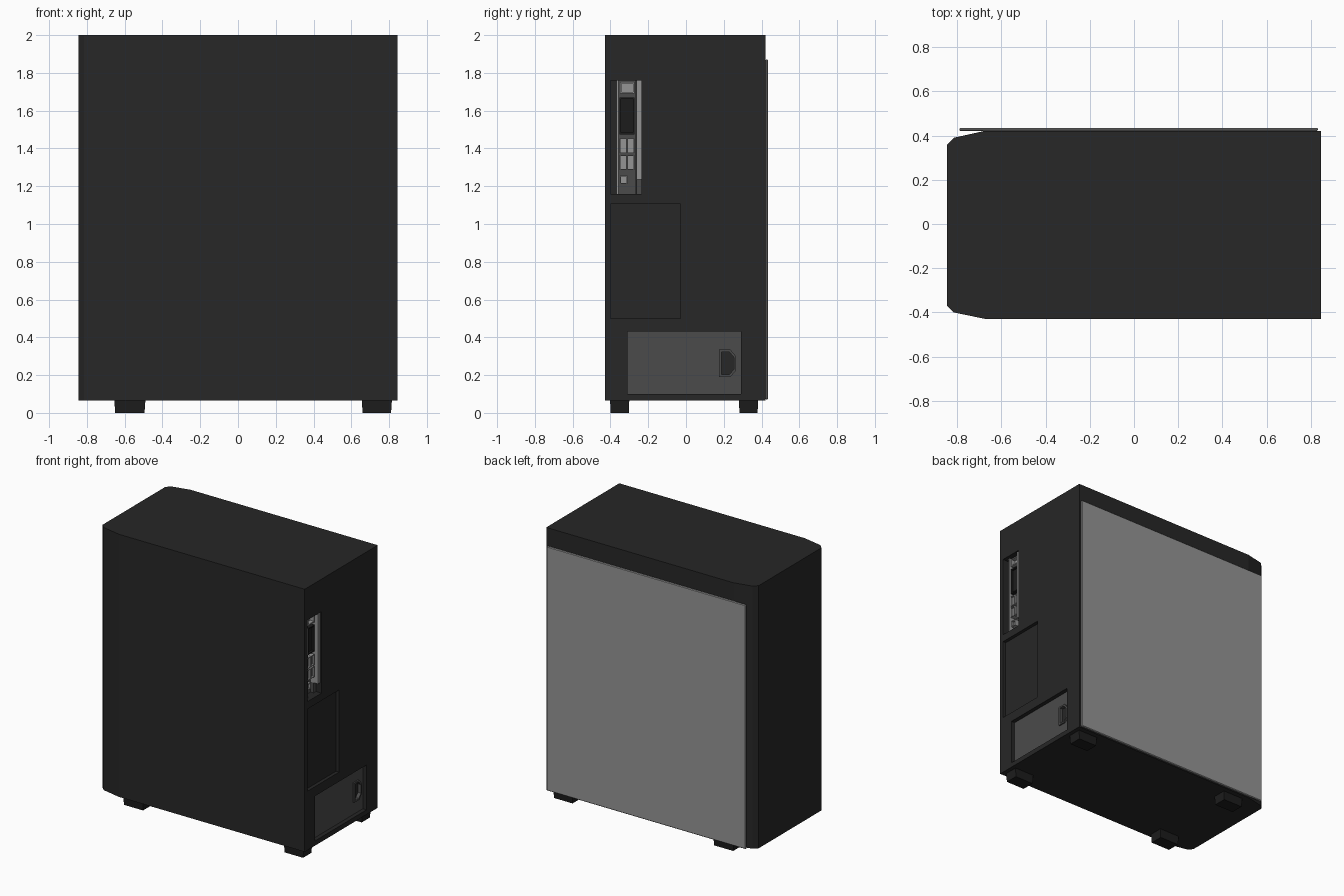
import bpy, bmesh

if "Cube" in bpy.data.objects:
    bpy.data.objects.remove(bpy.data.objects["Cube"])


def mat(name, v):
    m = bpy.data.materials.new(name)
    m.diffuse_color = (v, v, v, 1)
    m.use_nodes = True
    m.node_tree.nodes["Principled BSDF"].inputs["Base Color"].default_value = m.diffuse_color
    return m


BLACK = mat("black_steel", 0.02)
DARK = mat("black_plastic", 0.012)
IRON = mat("grey_steel", 0.07)
LIGHT = mat("silver", 0.3)


def finish(name, bm, m=None):
    bmesh.ops.recalc_face_normals(bm, faces=bm.faces)
    me = bpy.data.meshes.new(name)
    bm.to_mesh(me)
    bm.free()
    ob = bpy.data.objects.new(name, me)
    bpy.context.collection.objects.link(ob)
    if m:
        me.materials.append(m)
    return ob


def prism(name, pts, axis, a, b, m=None, scale=1.0):
    """Extrude a 2D outline along x or z from a to b; scale tapers the far end."""
    bm = bmesh.new()
    cu = sum(p[0] for p in pts) / len(pts)
    cv = sum(p[1] for p in pts) / len(pts)
    rings = []
    for t, s in ((a, 1.0), (b, scale)):
        ring = []
        for u, v in pts:
            u, v = cu + (u - cu) * s, cv + (v - cv) * s
            ring.append(bm.verts.new((t, u, v) if axis == 'x' else (u, v, t)))
        rings.append(ring)
    n = len(pts)
    for r in rings:
        bm.faces.new(r)
    for i in range(n):
        j = (i + 1) % n
        bm.faces.new((rings[0][i], rings[0][j], rings[1][j], rings[1][i]))
    return finish(name, bm, m)


def rect(u0, u1, v0, v1):
    return [(u0, v0), (u1, v0), (u1, v1), (u0, v1)]


def box(name, x, y, z, m=None):
    return prism(name, rect(*y, *z), 'x', *x, m)


def port(name, x, y, z, m, rim, depth):
    """Box whose rear (+x) face is inset and sunk to form a socket."""
    ob = box(name, x, y, z, m)
    bm = bmesh.new()
    bm.from_mesh(ob.data)
    face = max(bm.faces, key=lambda f: f.normal.x)
    bmesh.ops.inset_region(bm, faces=[face], thickness=rim)
    hole = bmesh.ops.extrude_face_region(bm, geom=[face])['geom']
    bmesh.ops.translate(bm, vec=(-depth, 0, 0),
                        verts=[g for g in hole if isinstance(g, bmesh.types.BMVert)])
    bmesh.ops.delete(bm, geom=[face], context='FACES')
    bm.to_mesh(ob.data)
    bm.free()
    return ob


def cut(ob, cutter):
    mod = ob.modifiers.new("cut", 'BOOLEAN')
    mod.operation, mod.object, mod.solver = 'DIFFERENCE', cutter, 'EXACT'
    bpy.context.view_layer.objects.active = ob
    bpy.ops.object.modifier_apply(modifier="cut")
    bpy.data.objects.remove(cutter)


# Case shell with chamfered front corners
plan = [(-0.845, 0.36), (-0.815, 0.39), (-0.68, 0.42), (0.845, 0.42),
        (0.845, -0.43), (-0.67, -0.43), (-0.815, -0.40), (-0.845, -0.37)]
case = prism("case_shell", plan, 'z', 0.065, 2.0, BLACK)

# Rear openings: port bay, expansion bay, power supply bay
cut(case, box("cutter", (0.74, 0.9), (-0.40, -0.235), (1.16, 1.76)))
cut(case, box("cutter", (0.82, 0.9), (-0.40, -0.03), (0.50, 1.105)))
cut(case, box("cutter", (0.80, 0.9), (-0.31, 0.29), (0.10, 0.43)))

# Side panel with softened edges
panel = box("side_panel", (-0.79, 0.832), (0.42, 0.435), (0.07, 1.87), LIGHT)
bev = panel.modifiers.new("bevel", 'BEVEL')
bev.width, bev.segments = 0.005, 1

# Power supply plate with a D-shaped socket
psu = box("power_supply", (0.78, 0.815), (-0.31, 0.29), (0.10, 0.43), IRON)


def dshape(k):
    return [(0.175 + k, 0.19 + k), (0.235 - k / 2, 0.19 + k), (0.265 - k, 0.225 + k / 2),
            (0.265 - k, 0.30 - k / 2), (0.235 - k / 2, 0.335 - k), (0.175 + k, 0.335 - k)]


socket = prism("power_socket", dshape(0), 'x', 0.785, 0.825, IRON)
for ob in (psu, socket):
    cut(ob, prism("cutter", dshape(0.012), 'x', 0.79, 0.9))

# Port bay: backing plate and light side bracket
box("port_plate", (0.74, 0.775), (-0.365, -0.265), (1.16, 1.76), IRON)
box("port_bracket_left", (0.74, 0.82), (-0.368, -0.358), (1.16, 1.76), LIGHT)
box("port_bracket_upper", (0.74, 0.835), (-0.262, -0.235), (1.235, 1.76), LIGHT)
box("port_bracket_lower", (0.74, 0.80), (-0.262, -0.235), (1.16, 1.235), IRON)

# Rear ports
port("network_port", (0.77, 0.815), (-0.35, -0.272), (1.69, 1.752), LIGHT, 0.012, 0.03)
port("display_port", (0.77, 0.815), (-0.352, -0.272), (1.475, 1.67), DARK, 0.012, 0.015)
for r, z in enumerate((1.375, 1.287)):
    for c, y in enumerate((-0.352, -0.311)):
        port(f"usb_port_{r}_{c}", (0.77, 0.815), (y, y + 0.038), (z, z + 0.078),
             LIGHT, 0.006, 0.015)
port("small_port", (0.77, 0.81), (-0.35, -0.31), (1.212, 1.258), LIGHT, 0.008, 0.015)

# Four tapered feet
for sx, (x0, x1) in (("front", (-0.655, -0.49)), ("rear", (0.655, 0.815))):
    for sy, (y0, y1) in (("left", (0.28, 0.382)), ("right", (-0.402, -0.30))):
        prism(f"{sx}_{sy}_foot", rect(x0, x1, y0, y1), 'z', 0.07, 0.0, DARK, 0.94)
